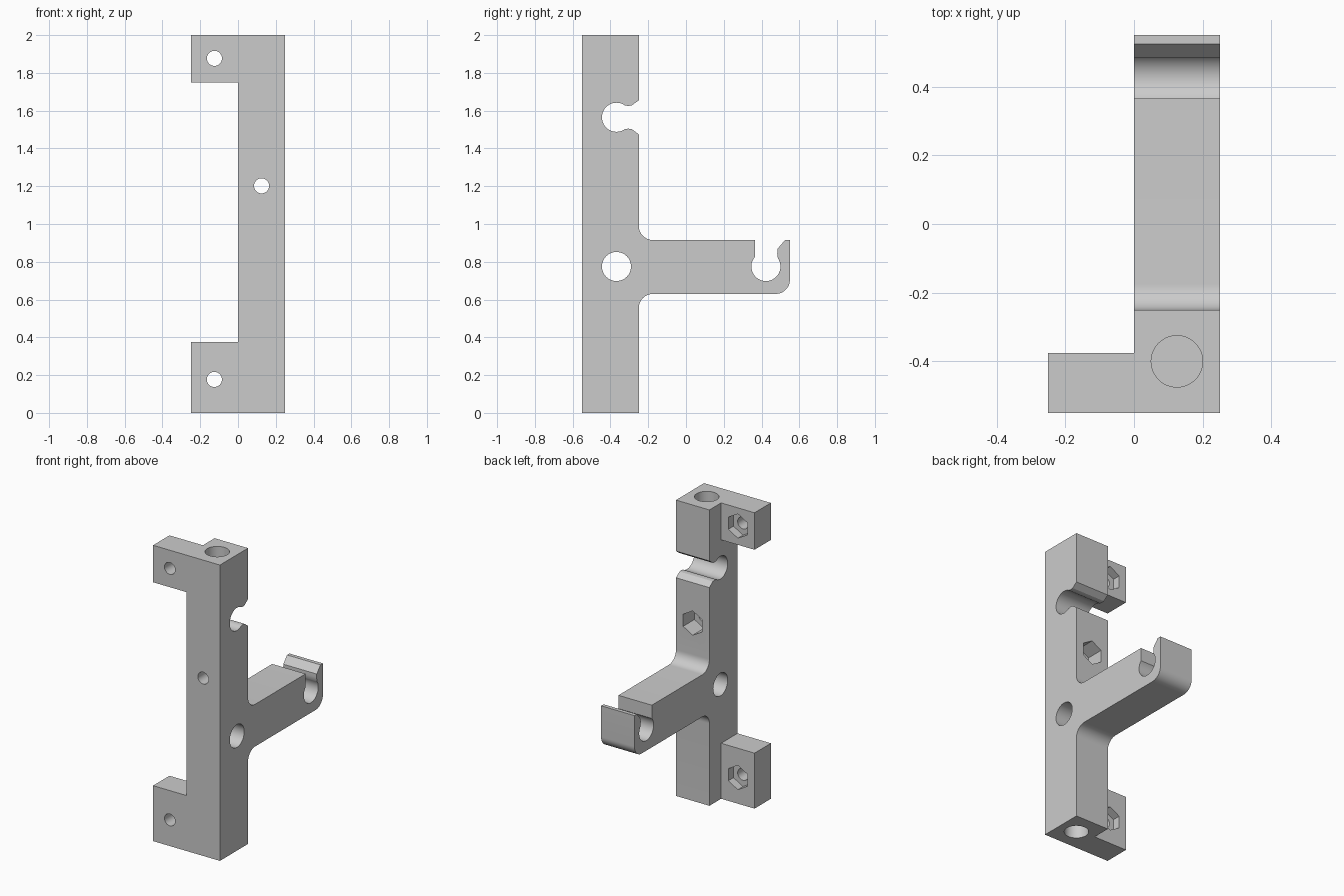
import bpy, bmesh
from math import sin, cos, radians
from mathutils import Vector

if "Cube" in bpy.data.objects:
    bpy.data.objects.remove(bpy.data.objects["Cube"])

grey = bpy.data.materials.new("plain grey")
grey.use_nodes = True
grey.diffuse_color = (0.6, 0.6, 0.6, 1)
grey.node_tree.nodes["Principled BSDF"].inputs["Base Color"].default_value = (0.6, 0.6, 0.6, 1)


def arc(u, v, r, start, end, n=12):
    angles = [radians(start + (end - start) * i / n) for i in range(n + 1)]
    return [(u + r * cos(a), v + r * sin(a)) for a in angles]


def ring(u, v, r, n=48, start=0):
    return arc(u, v, r, start, start + 360, n)[:-1]


def prism(name, outline, axis, low, high):
    """Extrude a closed outline along one axis."""
    def place(u, v, w):
        return {"x": (w, u, v), "y": (u, w, v), "z": (u, v, w)}[axis]
    bm = bmesh.new()
    face = bm.faces.new([bm.verts.new(place(u, v, low)) for u, v in outline])
    extruded = bmesh.ops.extrude_face_region(bm, geom=[face])["geom"]
    moved = [g for g in extruded if isinstance(g, bmesh.types.BMVert)]
    bmesh.ops.translate(bm, verts=moved, vec=Vector(place(0, 0, high - low)))
    bmesh.ops.recalc_face_normals(bm, faces=bm.faces)
    mesh = bpy.data.meshes.new(name)
    bm.to_mesh(mesh)
    bm.free()
    mesh.materials.append(grey)
    obj = bpy.data.objects.new(name, mesh)
    bpy.context.collection.objects.link(obj)
    return obj


def combine(target, tool, operation):
    """Apply a boolean and discard its helper."""
    tool.hide_render = True
    mod = target.modifiers.new(operation, "BOOLEAN")
    mod.operation = operation
    mod.solver = "EXACT"
    mod.object = tool
    bpy.ops.object.select_all(action="DESELECT")
    target.select_set(True)
    bpy.context.view_layer.objects.active = target
    bpy.ops.object.modifier_apply(modifier=mod.name)
    bpy.data.objects.remove(tool)


# Side profile: upright, filleted arm, open hook and side clip
profile = [(-.55, 0), (-.25, 0)]
profile += arc(-.175, .555, .075, 180, 90)
profile += arc(.475, .705, .075, -90, 0)
profile += [(.55, .915), (.524, .915), (.484, .868), (.483, .845)]
profile += arc(.423, .775, .077, 35, -221, 36)
profile += [(.365, .915)]
profile += arc(-.175, .99, .075, 270, 180)
profile += [(-.25, 1.475), (-.287, 1.502), (-.305, 1.505)]
profile += arc(-.368, 1.565, .077, -55, -305, 36)
profile += [(-.305, 1.625), (-.287, 1.628), (-.25, 1.655), (-.25, 2), (-.55, 2)]
bracket = prism("bracket_body", profile, "x", 0, .25)

# Mounting tabs at both ends
for low, high in ((0, .375), (1.75, 2)):
    tab = [(-.25, low), (0, low), (0, high), (-.25, high)]
    combine(bracket, prism("mounting_tab", tab, "y", -.55, -.375), "UNION")

# Cross hole through the upright
combine(bracket, prism("cross_hole", ring(-.368, .775, .077), "x", -.1, .4), "DIFFERENCE")

# Blind rod sockets in the top and bottom ends
for low, high in ((-.1, .25), (1.75, 2.1)):
    combine(bracket, prism("rod_socket", ring(.125, -.4, .075), "z", low, high), "DIFFERENCE")

# Bolt holes with hexagonal nut pockets behind them
for x, z, back, depth in ((-.125, .177, -.375, .055),
                          (-.125, 1.877, -.375, .055),
                          (.125, 1.202, -.25, .12)):
    combine(bracket, prism("bolt_hole", ring(x, z, .04, 32), "y", -.65, back + .05), "DIFFERENCE")
    combine(bracket, prism("nut_pocket", ring(x, z, .082, 6, 30), "y", back - depth, back + .05), "DIFFERENCE")

bpy.ops.object.shade_smooth_by_angle(angle=radians(25))
